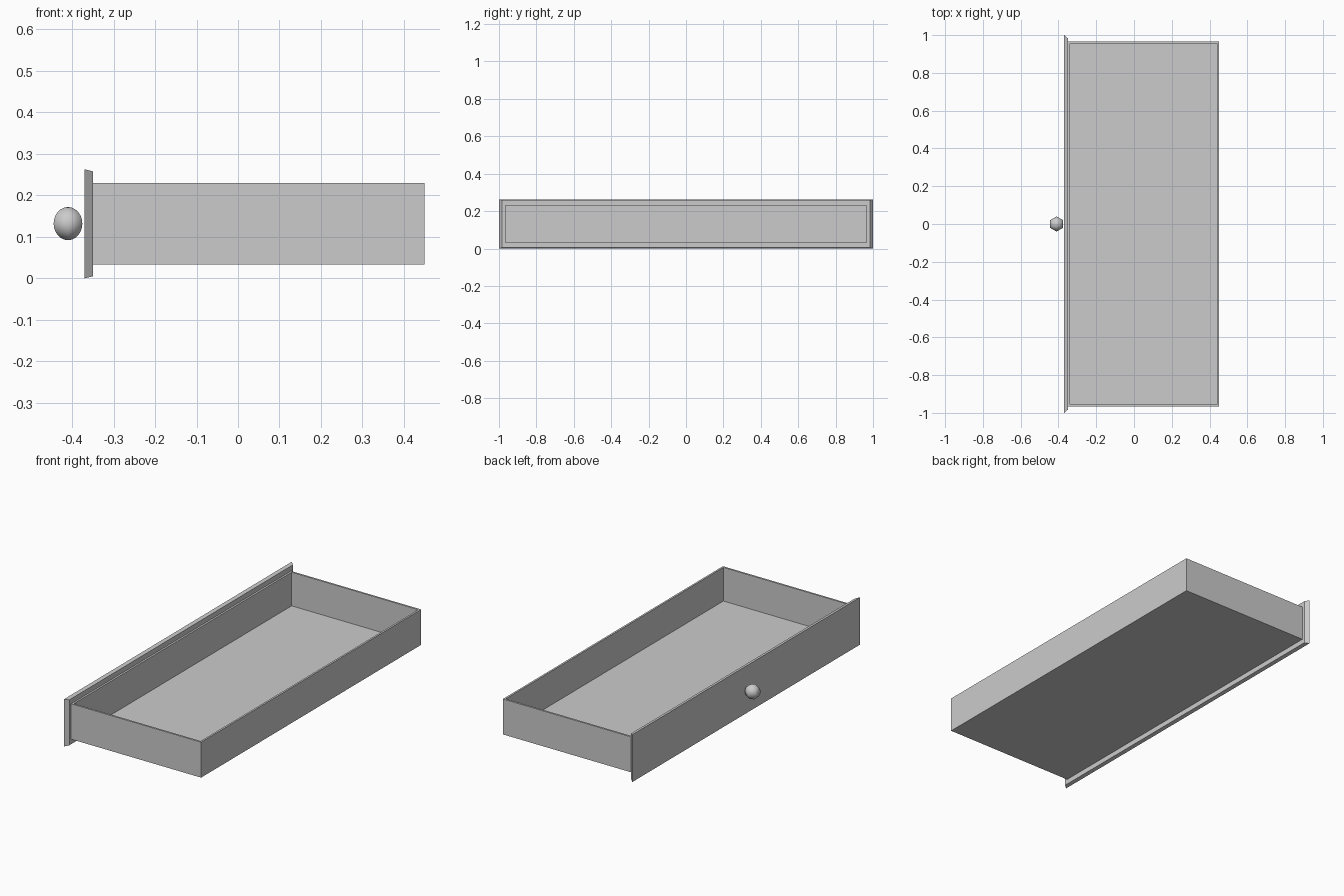
import bpy, bmesh
from mathutils import Vector

old = bpy.data.objects.get("Cube")
if old:
    bpy.data.objects.remove(old, do_unlink=True)

grey = bpy.data.materials.new("plain_grey")
colour = (0.6, 0.6, 0.6, 1)
grey.diffuse_color = colour
grey.use_nodes = True
grey.node_tree.nodes["Principled BSDF"].inputs["Base Color"].default_value = colour


def finish(name, bm):
    bmesh.ops.recalc_face_normals(bm, faces=bm.faces)
    mesh = bpy.data.meshes.new(name)
    bm.to_mesh(mesh)
    bm.free()
    mesh.materials.append(grey)
    obj = bpy.data.objects.new(name, mesh)
    bpy.context.collection.objects.link(obj)
    return obj


def block(low, high):
    bm = bmesh.new()
    bmesh.ops.create_cube(bm, size=1)
    low, high = Vector(low), Vector(high)
    for v in bm.verts:
        v.co = (low + high) / 2 + v.co * (high - low)
    return bm


# Open tray: inset the top face and sink it to the floor
bm = block((-0.35, -0.967, 0.033), (0.45, 0.967, 0.23))
top = max(bm.faces, key=lambda f: f.calc_center_median().z)
bmesh.ops.inset_region(bm, faces=[top], thickness=0.015)
sunk = bmesh.ops.extrude_discrete_faces(bm, faces=[top])["faces"][0]
for v in sunk.verts:
    v.co.z = 0.043
bmesh.ops.remove_doubles(bm, verts=bm.verts, dist=0.0001)
finish("drawer_tray", bm)

# Front panel, narrowing towards the tray
bm = block((-0.37, -1, 0), (-0.35, 1, 0.263))
for v in bm.verts:
    if v.co.x > -0.36:
        v.co.y *= 0.983
        v.co.z += 0.005 if v.co.z < 0.1 else -0.005
finish("drawer_front", bm)

# Six-sided round knob
bm = bmesh.new()
bmesh.ops.create_uvsphere(bm, u_segments=6, v_segments=12, radius=0.04)
bmesh.ops.translate(bm, verts=bm.verts, vec=(-0.41, 0, 0.132))
for f in bm.faces:
    f.smooth = True
finish("knob", bm)
